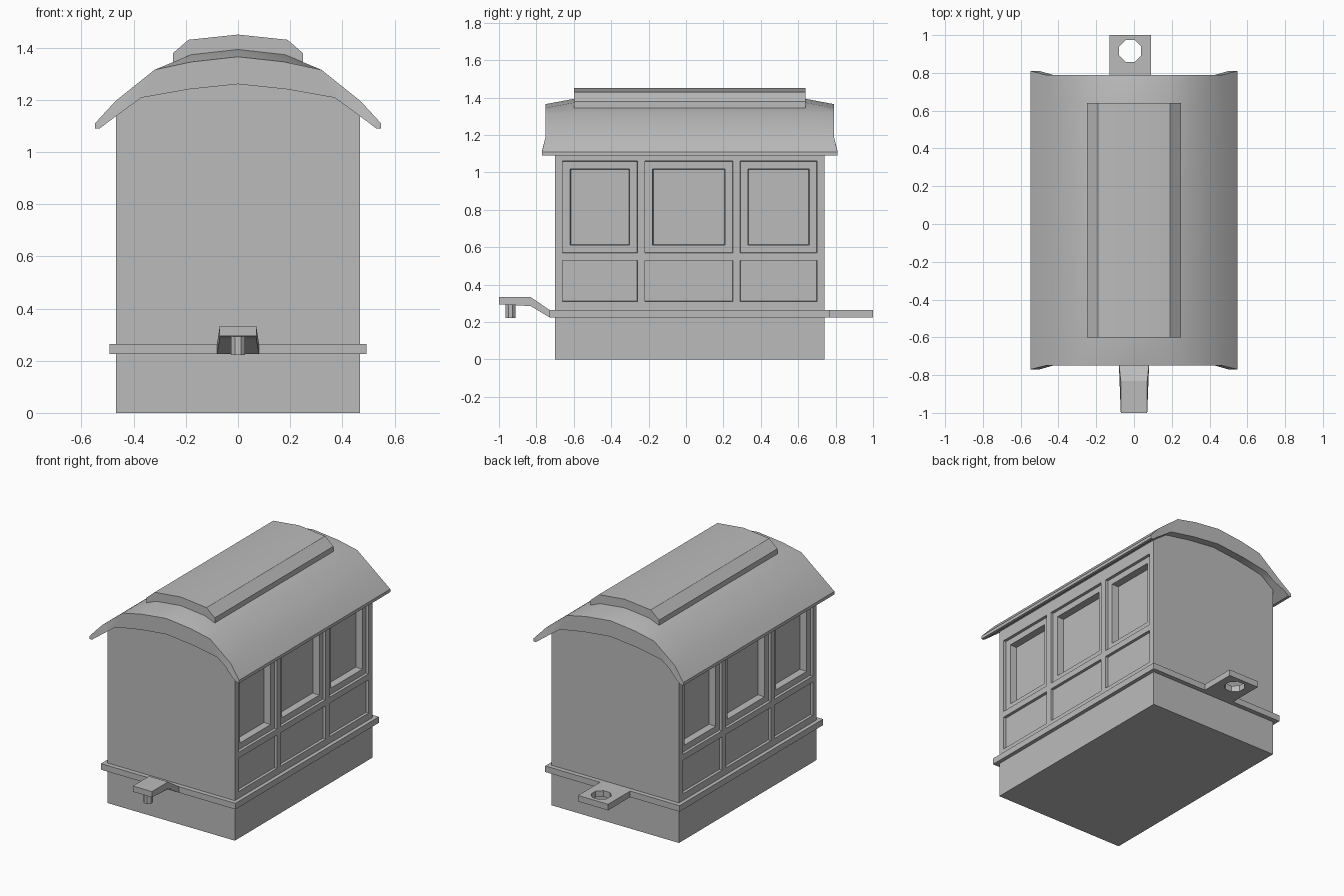
import bpy, bmesh, math
from mathutils import Vector

cube = bpy.data.objects.get("Cube")
if cube:
    bpy.data.objects.remove(cube, do_unlink=True)

grey = bpy.data.materials.new("plain grey")
grey.use_nodes = True
grey.diffuse_color = (0.5, 0.5, 0.5, 1)
grey.node_tree.nodes["Principled BSDF"].inputs["Base Color"].default_value = (0.5, 0.5, 0.5, 1)


def finish(bm, name, smooth=None):
    bmesh.ops.recalc_face_normals(bm, faces=bm.faces)
    mesh = bpy.data.meshes.new(name)
    bm.to_mesh(mesh)
    bm.free()
    mesh.materials.append(grey)
    ob = bpy.data.objects.new(name, mesh)
    bpy.context.collection.objects.link(ob)
    if smooth:
        bpy.ops.object.select_all(action='DESELECT')
        ob.select_set(True)
        bpy.context.view_layer.objects.active = ob
        bpy.ops.object.shade_smooth_by_angle(angle=math.radians(smooth))
    return ob


def mirrored(half):
    """Mirror a centre-to-right half profile into a full left-to-right one."""
    return [(-x, z) for x, z in reversed(half) if x > 0] + half


def prism(points, direction):
    """Extrude a closed polygon of 3D points along a vector."""
    bm = bmesh.new()
    face = bm.faces.new([bm.verts.new(p) for p in points])
    ext = bmesh.ops.extrude_face_region(bm, geom=[face], use_keep_orig=True)
    moved = [v for v in ext["geom"] if isinstance(v, bmesh.types.BMVert)]
    bmesh.ops.translate(bm, verts=moved, vec=direction)
    bmesh.ops.recalc_face_normals(bm, faces=bm.faces)
    return bm


def box(name, x, y, z):
    pts = [(x[0], y[0], z[0]), (x[1], y[0], z[0]), (x[1], y[1], z[0]), (x[0], y[1], z[0])]
    return finish(prism(pts, (0, 0, z[1] - z[0])), name)


# Cabin: arched-top prism with panels and windows sunk into both sides
arch = mirrored([(0, 1.30), (0.2, 1.28), (0.36, 1.24), (0.467, 1.16), (0.467, 0)])
bm = prism([(x, -0.70, z) for x, z in arch], (0, 1.44, 0))
columns = [(-0.66, -0.26), (-0.22, 0.25), (0.29, 0.70)]
rows = [(0.31, 0.53), (0.57, 1.06)]


def side_faces():
    return [f for f in bm.faces if abs(f.normal.x) > 0.99]


def slice_sides(co, normal):
    faces = side_faces()
    geom = faces + list({e for f in faces for e in f.edges}) + list({v for f in faces for v in f.verts})
    bmesh.ops.bisect_plane(bm, geom=geom, plane_co=co, plane_no=normal)
    bm.normal_update()


for pair in rows:
    for z in pair:
        slice_sides((0, 0, z), (0, 0, 1))
for pair in columns:
    for y in pair:
        slice_sides((0, y, 0), (0, 1, 0))


def cells(row):
    found = []
    for f in side_faces():
        c = f.calc_center_median()
        if row[0] < c.z < row[1] and any(a < c.y < b for a, b in columns):
            found.append(f)
    return found


lower, upper = cells(rows[0]), cells(rows[1])
for faces, rim, depth in [(lower, 0.001, -0.018), (upper, 0.001, -0.018),
                          (upper, 0.04, 0), (upper, 0.004, -0.045)]:
    bmesh.ops.inset_individual(bm, faces=faces, thickness=rim, depth=depth, use_even_offset=True)
    bm.normal_update()
finish(bm, "cabin", 20)

# Footboard running right round the cabin
box("footboard", (-0.492, 0.492), (-0.73, 0.77), (0.225, 0.265))

# Roof: curved shell whose crown rises between the ends
outer = mirrored([(0, 1.365), (0.18, 1.345), (0.32, 1.315), (0.47, 1.195), (0.548, 1.11), (0.548, 1.09)])
inner = mirrored([(0, 1.26), (0.19, 1.24), (0.37, 1.208), (0.43, 1.165), (0.5, 1.113), (0.53, 1.09)])
bm = bmesh.new()
rings = []
for y, lift, lean in [(-0.77, 0, 0.02), (-0.6, 0.028, 0), (0.64, 0.028, 0), (0.81, 0, -0.02)]:
    top = [bm.verts.new((x, y + (lean if z > 1.15 else 0), z + (lift if abs(x) < 0.2 else 0)))
           for x, z in outer]
    under = [bm.verts.new((x, y + (lean if z > 1.15 else 0), z)) for x, z in inner]
    rings.append((top, under))
for (t0, u0), (t1, u1) in zip(rings, rings[1:]):
    loop0, loop1 = t0 + u0[::-1], t1 + u1[::-1]
    for i in range(len(loop0)):
        j = (i + 1) % len(loop0)
        bm.faces.new([loop0[i], loop0[j], loop1[j], loop1[i]])
for top, under in (rings[0], rings[-1]):
    for i in range(len(top) - 1):
        bm.faces.new([top[i], top[i + 1], under[i + 1], under[i]])
finish(bm, "roof", 35)

# Raised deck along the roof ridge
deck = mirrored([(0, 1.45), (0.19, 1.43), (0.25, 1.378), (0.25, 1.33)])
finish(prism([(x, -0.6, z) for x, z in deck], (0, 1.24, 0)), "roof_deck", 20)

# Front coupling: cranked arm with a pin underneath
arm = [(-0.69, 0.225), (-0.73, 0.225), (-0.83, 0.285), (-1.0, 0.295),
       (-1.0, 0.333), (-0.83, 0.333), (-0.73, 0.265), (-0.69, 0.265)]
bm = prism([(-0.07, y, z) for y, z in arm], (0.14, 0, 0))
for v in bm.verts:
    if v.co.y > -0.75:
        v.co.x *= 1.15
finish(bm, "coupling_arm")


def ring_points(x, y, z, radius, sides=8):
    steps = [2 * math.pi * (i + 0.5) / sides for i in range(sides)]
    return [Vector((x + radius * math.cos(a), y + radius * math.sin(a), z)) for a in steps]


finish(prism(ring_points(0, -0.938, 0.222, 0.03), (0, 0, 0.08)), "coupling_pin")

# Rear coupling: flat plate with a hole for the pin
bm = bmesh.new()
square = [(-0.13, 0.72, 0.225), (0.09, 0.72, 0.225), (0.09, 1.0, 0.225), (-0.13, 1.0, 0.225)]
edges = []
for loop in (square, ring_points(-0.02, 0.915, 0.225, 0.063)):
    verts = [bm.verts.new(p) for p in loop]
    edges += [bm.edges.new((v, verts[(i + 1) % len(verts)])) for i, v in enumerate(verts)]
bmesh.ops.triangle_fill(bm, edges=edges, use_beauty=True)
ext = bmesh.ops.extrude_face_region(bm, geom=bm.faces[:], use_keep_orig=True)
bmesh.ops.translate(bm, verts=[v for v in ext["geom"] if isinstance(v, bmesh.types.BMVert)],
                    vec=(0, 0, 0.04))
finish(bm, "coupling_plate")
